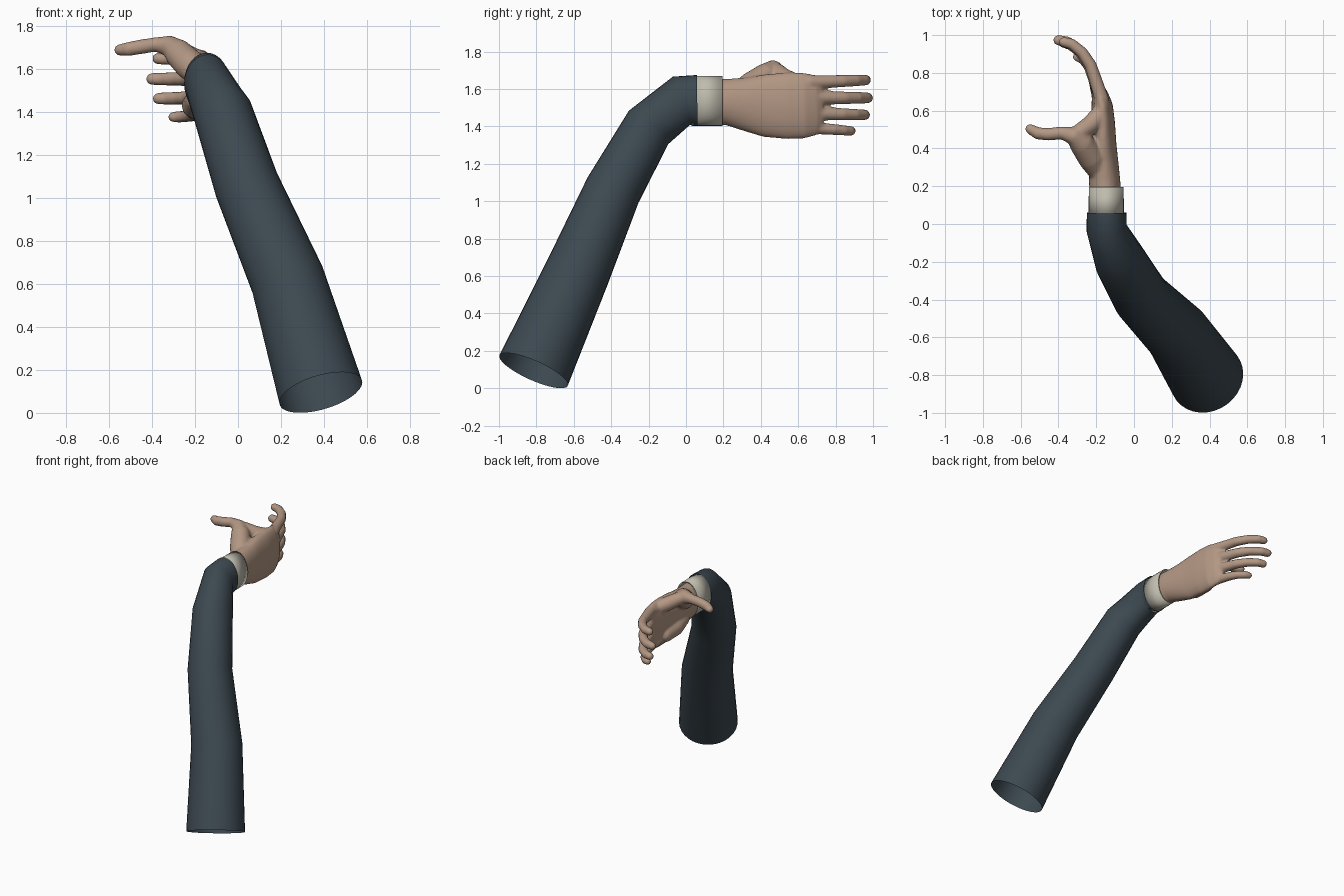
import bpy, bmesh, math
from mathutils import Vector


def loft(bm, rings, ref, n=32, caps=True):
    """Skin elliptical rings (centre, radius along ref, radius across) set square to the path."""
    pts = [Vector(r[0]) for r in rings]
    loops = []
    for i, (c, ru, rv) in enumerate(rings):
        t = Vector()
        if i > 0:
            t += (pts[i] - pts[i - 1]).normalized()
        if i < len(pts) - 1:
            t += (pts[i + 1] - pts[i]).normalized()
        t.normalize()
        u = (Vector(ref) - t * t.dot(Vector(ref))).normalized()
        v = t.cross(u)
        loops.append([bm.verts.new(pts[i] + u * ru * math.cos(a) + v * rv * math.sin(a))
                      for a in (2 * math.pi * k / n for k in range(n))])
    for a, b in zip(loops, loops[1:]):
        for k in range(n):
            bm.faces.new((a[k], a[(k + 1) % n], b[(k + 1) % n], b[k]))
    if caps:
        bm.faces.new(loops[0][::-1])
        bm.faces.new(loops[-1])


def digit(bm, path):
    """Round tube (x, y, z, radius) with a rounded tip."""
    rings = [(p[:3], p[3], p[3]) for p in path]
    end, r = Vector(path[-1][:3]), path[-1][3]
    d = (end - Vector(path[-2][:3])).normalized()
    for a in (30, 55, 78):
        a = math.radians(a)
        rings.append((end + d * r * math.sin(a), r * math.cos(a), r * math.cos(a)))
    loft(bm, rings, (0, 0, 1), 20)


def finish(bm, name, color):
    bmesh.ops.recalc_face_normals(bm, faces=bm.faces[:])
    me = bpy.data.meshes.new(name)
    bm.to_mesh(me)
    bm.free()
    for p in me.polygons:
        p.use_smooth = True
    ob = bpy.data.objects.new(name, me)
    bpy.context.collection.objects.link(ob)
    mat = bpy.data.materials.new(name + "_color")
    mat.diffuse_color = (*color, 1)
    me.materials.append(mat)
    return ob


# Sleeve: open tapering tube with a bent end
bm = bmesh.new()
loft(bm, [((0.385, -0.815, 0.095), 0.2, 0.2),
          ((0.23, -0.58, 0.62), 0.174, 0.174),
          ((0.04, -0.39, 1.06), 0.152, 0.152),
          ((-0.07, -0.2, 1.395), 0.138, 0.138),
          ((-0.145, -0.025, 1.537), 0.107, 0.137),
          ((-0.145, 0.06, 1.538), 0.105, 0.137)], (1, 0, 0), 32, False)
finish(bm, "sleeve", (0.045, 0.065, 0.08))

# Shirt cuff
bm = bmesh.new()
loft(bm, [((-0.147, 0.03, 1.537), 0.134, 0.094),
          ((-0.147, 0.195, 1.537), 0.134, 0.092)], (0, 0, 1), 32, False)
cuff = finish(bm, "cuff", (0.52, 0.5, 0.42))
m = cuff.modifiers.new("thickness", "SOLIDIFY")
m.thickness = 0.008
m.offset = -1

# Hand: wrist and palm
bm = bmesh.new()
loft(bm, [((-0.151, 0.13, 1.533), 0.122, 0.083),
          ((-0.155, 0.22, 1.531), 0.124, 0.083),
          ((-0.160, 0.32, 1.520), 0.144, 0.078),
          ((-0.163, 0.42, 1.512), 0.168, 0.070),
          ((-0.165, 0.54, 1.510), 0.178, 0.064),
          ((-0.169, 0.63, 1.512), 0.176, 0.056),
          ((-0.182, 0.69, 1.514), 0.162, 0.043),
          ((-0.195, 0.725, 1.515), 0.14, 0.03)], (0, 0, 1), 36)

# Fingers share one curl, scaled per finger: x scale, y scale, root z, tip z, width
curl = [(0.0, -0.06, 1.3), (0.0, 0.02, 1.25), (-0.035, 0.12, 1.12), (-0.065, 0.20, 1.06),
        (-0.115, 0.27, 1.0), (-0.18, 0.318, 0.95), (-0.228, 0.328, 0.88)]
for fx, fy, z0, z1, w, dx in [(0.88, 0.97, 1.635, 1.648, 0.031, 0.0),
                              (1.0, 1.0, 1.553, 1.553, 0.032, 0.0),
                              (0.85, 0.955, 1.47, 1.462, 0.031, -0.005),
                              (0.50, 0.73, 1.395, 1.376, 0.028, -0.015)]:
    digit(bm, [(-0.172 + dx + x * fx, 0.645 + y * fy, z0 + (z1 - z0) * max(y, 0) / 0.33, w * s)
               for x, y, s in curl])

# Thumb, its web and the heel of the palm
digit(bm, [(-0.175, 0.27, 1.57, 0.06), (-0.225, 0.35, 1.62, 0.072), (-0.28, 0.43, 1.675, 0.066),
           (-0.325, 0.47, 1.708, 0.049), (-0.385, 0.482, 1.713, 0.034), (-0.45, 0.475, 1.703, 0.034),
           (-0.51, 0.48, 1.692, 0.033), (-0.55, 0.503, 1.688, 0.027)])
digit(bm, [(-0.18, 0.58, 1.635, 0.05), (-0.23, 0.525, 1.66, 0.05), (-0.29, 0.485, 1.695, 0.045)])
digit(bm, [(-0.19, 0.30, 1.46, 0.05), (-0.2, 0.42, 1.43, 0.062), (-0.2, 0.54, 1.42, 0.055)])
hand = finish(bm, "hand", (0.45, 0.31, 0.23))
m = hand.modifiers.new("blend", "REMESH")
m.mode = "VOXEL"
m.voxel_size = 0.008
m.use_smooth_shade = True
m = hand.modifiers.new("soften", "SMOOTH")
m.factor = 0.5
m.iterations = 8
